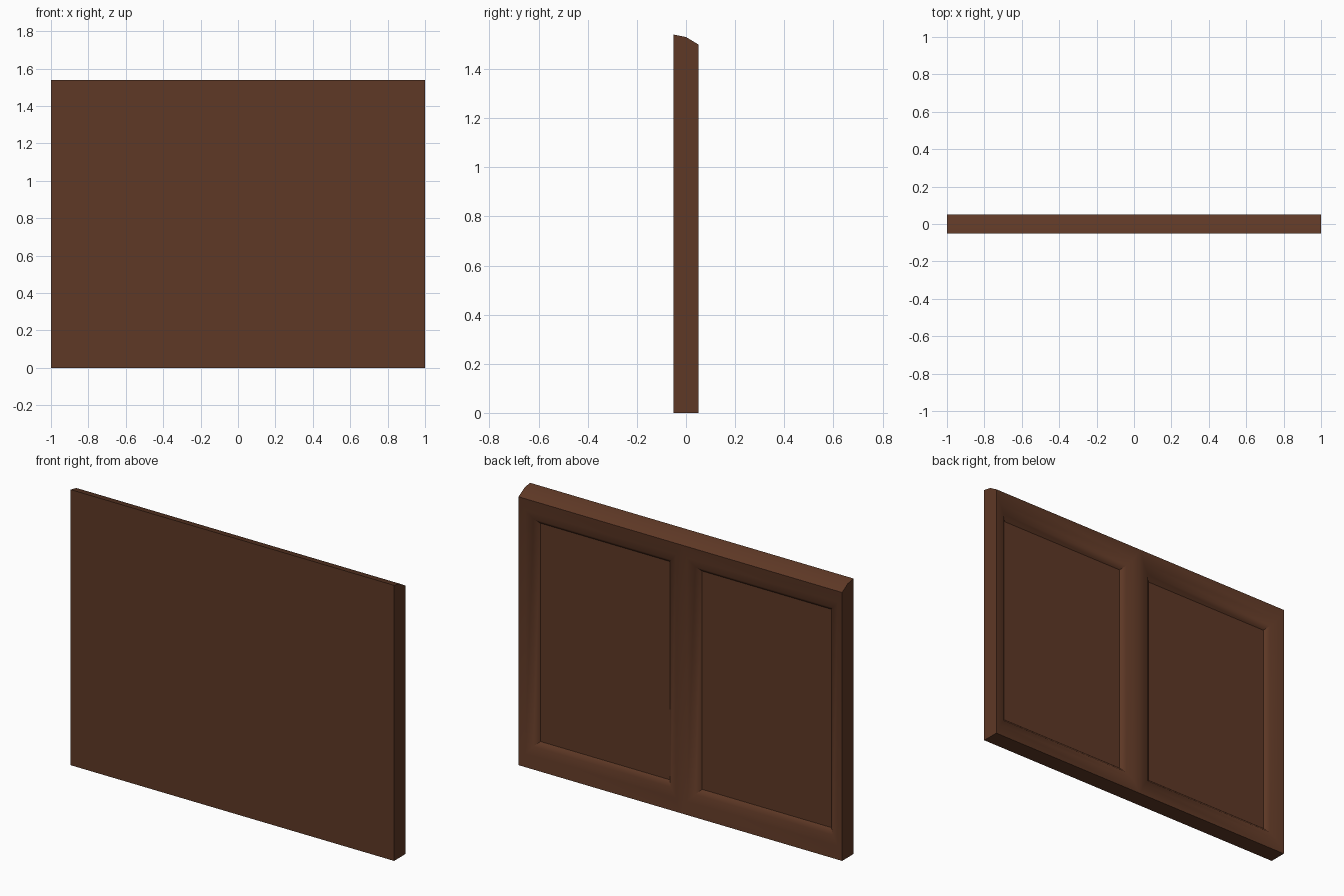
import bpy, bmesh

if "Cube" in bpy.data.objects:
    bpy.data.objects.remove(bpy.data.objects["Cube"])

wood = bpy.data.materials.new("dark_brown_wood")
wood.diffuse_color = (0.113, 0.040, 0.019, 1)
wood.use_nodes = True
wood.node_tree.nodes["Principled BSDF"].inputs["Base Color"].default_value = wood.diffuse_color

bm = bmesh.new()

# Outer shell: side profile (y, z) swept along x, back left open for the panels
profile = [(0.05, 1.5), (0.0, 1.53), (-0.05, 1.54), (-0.05, 0.0), (0.05, 0.0)]
ends = [[bm.verts.new((x, y, z)) for y, z in profile] for x in (-1, 1)]
for i in range(len(profile) - 1):
    bm.faces.new((ends[0][i], ends[0][i + 1], ends[1][i + 1], ends[1][i]))
for end in ends:
    bm.faces.new(end)

# Two recessed panels: nested rectangles form the mitred, rounded moulding
# (stile offset, rail offset, depth)
moulding = [(0, 0, 0), (0.035, 0.07, 0.01), (0.075, 0.115, 0.025), (0.1, 0.14, 0.05)]
for x0, x1 in ((-1, 0), (0, 1)):
    rings = []
    for w, h, d in moulding:
        corners = [(x0 + w, h), (x1 - w, h), (x1 - w, 1.5 - h), (x0 + w, 1.5 - h)]
        rings.append([bm.verts.new((x, 0.05 - d, z)) for x, z in corners])
    for a, b in zip(rings, rings[1:]):
        for i in range(4):
            j = (i + 1) % 4
            bm.faces.new((a[i], a[j], b[j], b[i]))
    bm.faces.new(rings[-1])

bmesh.ops.remove_doubles(bm, verts=bm.verts[:], dist=1e-4)

# Join the mullion ends into the long top and bottom edges
for f in [f for f in bm.faces if len(f.verts) == 4]:
    xs = [v.co.x for v in f.verts]
    if max(xs) - min(xs) > 1.99:
        for z in (0.0, 1.5):
            pair = [v for v in f.verts if abs(v.co.y - 0.05) < 1e-4 and abs(v.co.z - z) < 1e-4]
            if len(pair) == 2:
                mid = next(v for v in bm.verts if abs(v.co.x) < 1e-4
                           and abs(v.co.y - 0.05) < 1e-4 and abs(v.co.z - z) < 1e-4)
                loop = list(f.verts)
                i, j = sorted(loop.index(v) for v in pair)
                loop.insert(j if j - i == 1 else len(loop), mid)
                bm.faces.remove(f)
                bm.faces.new(loop)
                break
loose = [e for e in bm.edges if not e.link_faces]
bmesh.ops.delete(bm, geom=loose, context='EDGES')
bmesh.ops.recalc_face_normals(bm, faces=bm.faces[:])

mesh = bpy.data.meshes.new("panelled_board")
bm.to_mesh(mesh)
bm.free()
mesh.materials.append(wood)
board = bpy.data.objects.new("panelled_board", mesh)
bpy.context.collection.objects.link(board)

# Smooth the moulding, keep the corners sharp
bpy.context.view_layer.objects.active = board
board.select_set(True)
bpy.ops.object.shade_smooth_by_angle(angle=0.61)
